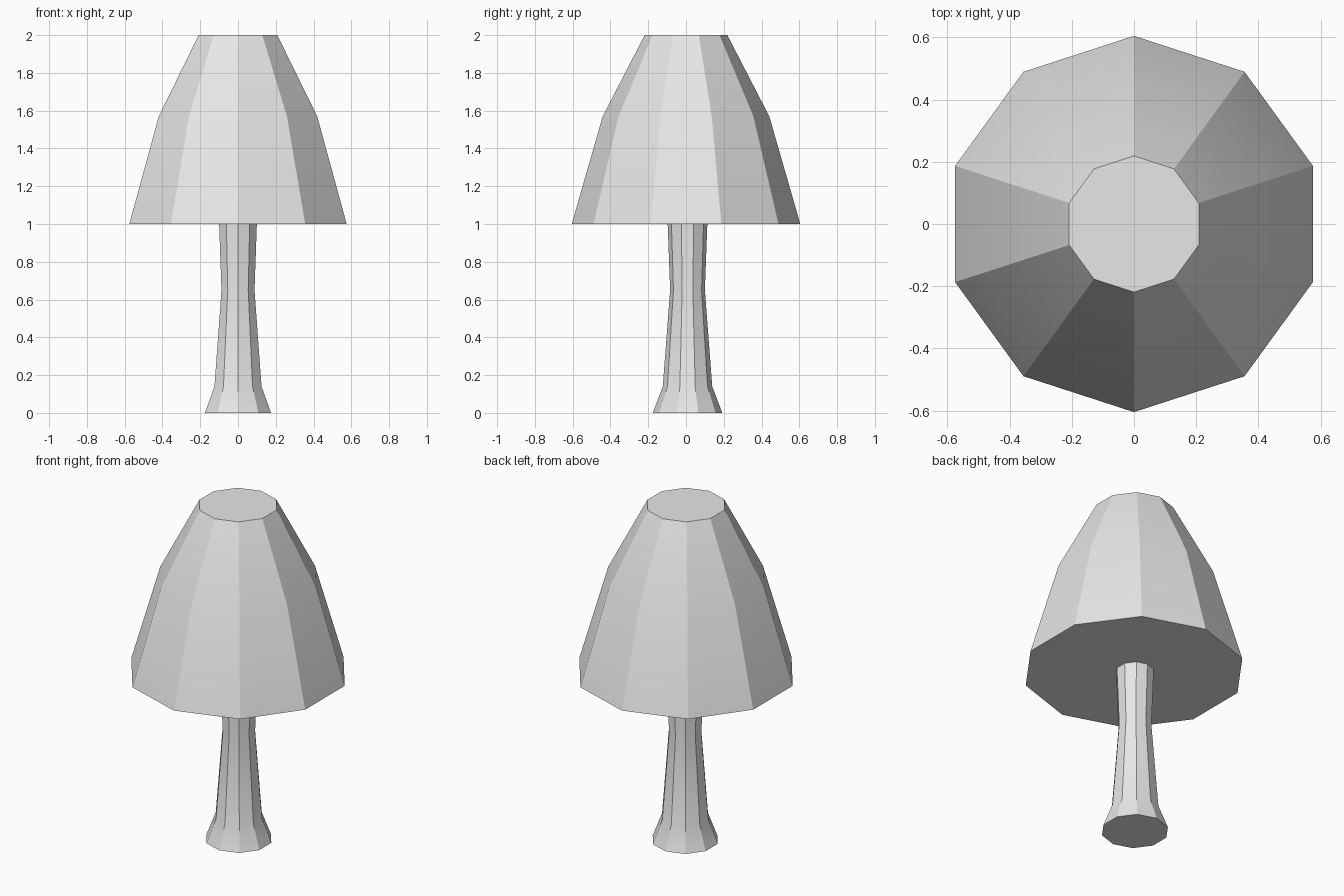
import bpy
import math

cube = bpy.data.objects.get("Cube")
if cube:
    bpy.data.objects.remove(cube, do_unlink=True)

SIDES = 10

grey = bpy.data.materials.new("light_grey")
grey.use_nodes = True
colour = (0.8, 0.8, 0.8, 1.0)
grey.diffuse_color = colour
grey.node_tree.nodes["Principled BSDF"].inputs["Base Color"].default_value = colour


def lathe(name, profile, y_offset=0.0):
    """Closed ten-sided solid from (radius, height) rings, one corner facing the front."""
    verts, faces = [], []
    for radius, z in profile:
        for i in range(SIDES):
            a = math.tau * i / SIDES - math.pi / 2
            verts.append((radius * math.cos(a), radius * math.sin(a) + y_offset, z))
    for ring in range(len(profile) - 1):
        low, high = ring * SIDES, (ring + 1) * SIDES
        for i in range(SIDES):
            j = (i + 1) % SIDES
            faces.append((low + i, low + j, high + j, high + i))
    faces.append(tuple(reversed(range(SIDES))))
    faces.append(tuple(range(len(verts) - SIDES, len(verts))))

    mesh = bpy.data.meshes.new(name)
    mesh.from_pydata(verts, [], faces)
    mesh.materials.append(grey)
    obj = bpy.data.objects.new(name, mesh)
    bpy.context.collection.objects.link(obj)
    # Keep the vertical corners crisp, soften the shallow bends
    bpy.ops.object.select_all(action="DESELECT")
    obj.select_set(True)
    bpy.context.view_layer.objects.active = obj
    bpy.ops.object.shade_smooth_by_angle(angle=math.radians(30))
    return obj


# Flared stem
lathe("stem", [(0.184, 0), (0.131, 0.14), (0.092, 0.65), (0.105, 1.0)], 0.008)

# Tapered shade, closed at top and bottom
lathe("shade", [(0.605, 1.0), (0.441, 1.57), (0.219, 2.0)])
